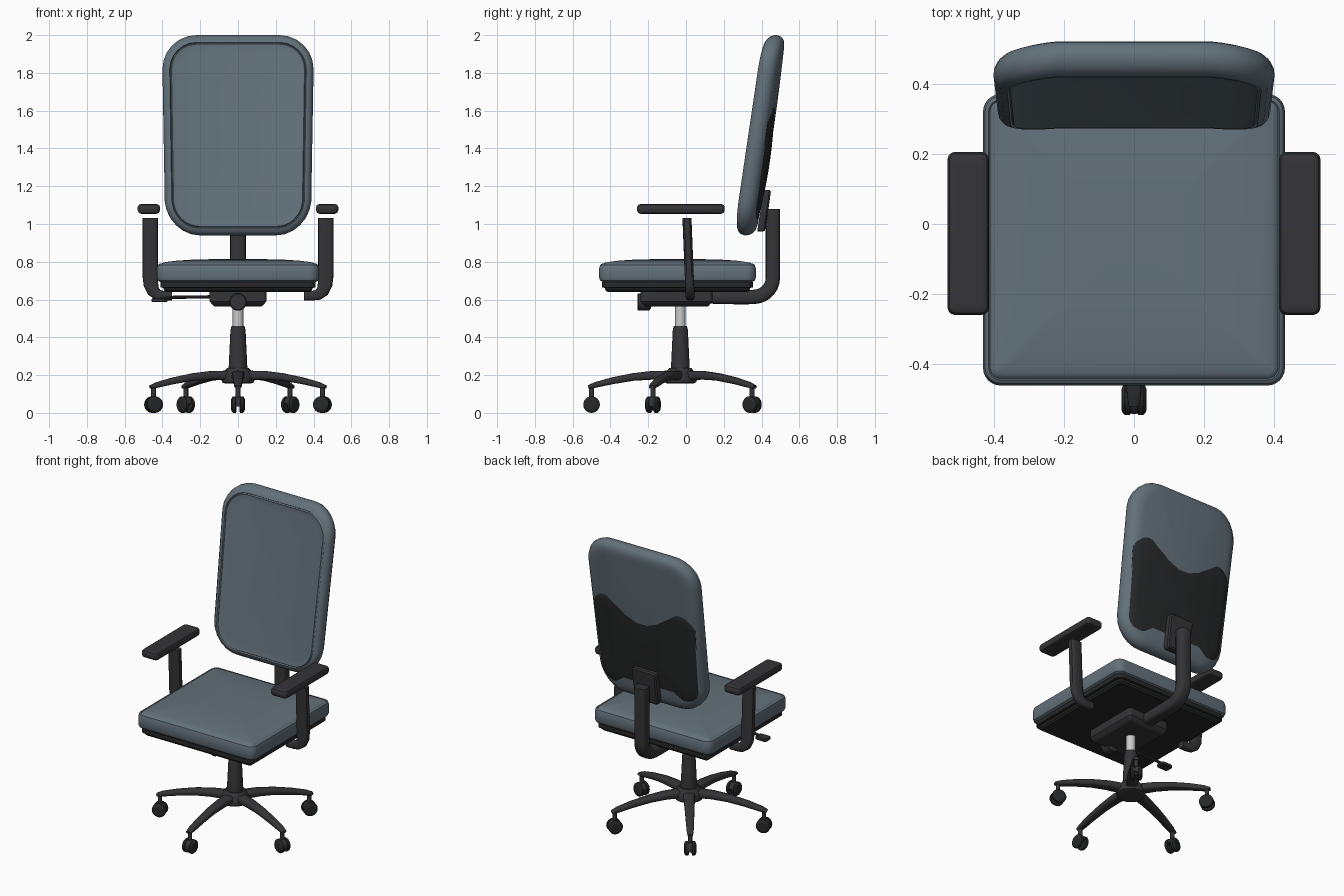
import bpy, bmesh, math
from mathutils import Vector

if "Cube" in bpy.data.objects:
    bpy.data.objects.remove(bpy.data.objects["Cube"])


def material(name, rgb):
    m = bpy.data.materials.new(name)
    m.diffuse_color = (*rgb, 1)
    m.use_nodes = True
    m.node_tree.nodes["Principled BSDF"].inputs["Base Color"].default_value = m.diffuse_color
    return m


FABRIC = material("fabric", (0.125, 0.165, 0.195))
DARK = material("dark_plastic", (0.035, 0.035, 0.038))
BLACK = material("black_plastic", (0.02, 0.021, 0.022))
STEEL = material("steel", (0.6, 0.6, 0.62))


def finish(name, bm, mat):
    bmesh.ops.remove_doubles(bm, verts=bm.verts, dist=1e-5)
    bmesh.ops.recalc_face_normals(bm, faces=bm.faces)
    me = bpy.data.meshes.new(name)
    bm.to_mesh(me)
    bm.free()
    me.materials.append(mat)
    ob = bpy.data.objects.new(name, me)
    bpy.context.collection.objects.link(ob)
    return ob


def bridge(bm, a, b):
    n = len(a)
    for i in range(n):
        bm.faces.new((a[i], a[(i + 1) % n], b[(i + 1) % n], b[i]))


def outline(hw, hd, r, n=7):
    """Rounded rectangle (a circle when hw = hd = r)."""
    r = max(r, 0.002)
    pts = []
    for k, (sx, sy) in enumerate([(1, 1), (-1, 1), (-1, -1), (1, -1)]):
        for i in range(n):
            a = math.pi / 2 * (k + i / (n - 1))
            pts.append((sx * (hw - r) + r * math.cos(a), sy * (hd - r) + r * math.sin(a)))
    return pts


def loft(name, mat, hw, hd, r, rings, place, crown=0.0):
    """Stack rounded-rectangle rings (inset, height), closed with concentric caps."""
    bm = bmesh.new()
    loops = []

    def ring(d, h, s=1.0):
        return [bm.verts.new(place(x * s, y * s, h))
                for x, y in outline(hw - d, hd - d, r - d)]
    caps = (0.12, 0.35, 0.6, 0.82, 0.94)
    d0, h0 = rings[0]
    d1, h1 = rings[-1]
    loops += [ring(d0, h0, s) for s in caps]
    loops += [ring(d, h) for d, h in rings]
    loops += [ring(d1, h1 + crown * (1 - s ** 4), s) for s in reversed(caps)]
    for a, b in zip(loops, loops[1:]):
        bridge(bm, a, b)
    bm.faces.new(loops[0])
    bm.faces.new(loops[-1])
    return finish(name, bm, mat)


def sweep(name, mat, pts, side, radii, n=16, power=0.6):
    """Sweep a soft-cornered section; radii = (along side, across) per point."""
    bm = bmesh.new()
    pts = [Vector(p) for p in pts]
    side = Vector(side).normalized()
    loops = []
    for i, p in enumerate(pts):
        t = (pts[min(i + 1, len(pts) - 1)] - pts[max(i - 1, 0)]).normalized()
        up = t.cross(side).normalized()
        a, b = radii[i] if isinstance(radii, list) else radii
        loop = []
        for k in range(n):
            c, s = math.cos(2 * math.pi * k / n), math.sin(2 * math.pi * k / n)
            c, s = math.copysign(abs(c) ** power, c), math.copysign(abs(s) ** power, s)
            loop.append(bm.verts.new(p + side * a * c + up * b * s))
        loops.append(loop)
    for a, b in zip(loops, loops[1:]):
        bridge(bm, a, b)
    bm.faces.new(loops[0])
    bm.faces.new(loops[-1])
    return finish(name, bm, mat)


def at(cx, cy):
    return lambda u, v, h: (cx + u, cy + v, h)


def back_place(v0):
    """Reclined, slightly wrapped backrest that narrows to the bottom."""
    def place(u, v, h):
        w = v + v0
        x = u * (1 - 0.07 * (max(0, -w) / 0.53) ** 2)
        return (x, 0.355 + 0.15 * w + h - 0.2 * x * x, 1.47 + w)
    return place


# Seat cushion and pan
loft("seat_cushion", FABRIC, 0.43, 0.415, 0.05,
     [(0.025, 0.69), (0.006, 0.7), (0, 0.715), (0, 0.765), (0.006, 0.784), (0.016, 0.79),
      (0.02, 0.786), (0.024, 0.791), (0.035, 0.796)], at(0, -0.045), 0.018)
loft("seat_pan", BLACK, 0.41, 0.4, 0.04,
     [(0.03, 0.64), (0.018, 0.65), (0.015, 0.662), (0, 0.664), (0, 0.692)], at(0, -0.045))

# Backrest cushion, rear shell and mounting plate
loft("backrest_cushion", FABRIC, 0.4, 0.53, 0.18,
     [(0.056, 0.002), (0.048, 0.0), (0.043, 0.007), (0.038, 0.0), (0.02, 0.008), (0.006, 0.024),
      (0, 0.045), (0.001, 0.065), (0.012, 0.085), (0.03, 0.098), (0.06, 0.104)], back_place(0))
loft("backrest_shell", BLACK, 0.372, 0.315, 0.1,
     [(0.004, 0.08), (0, 0.086), (0.002, 0.096), (0.02, 0.106), (0.05, 0.11)], back_place(-0.15))
loft("backrest_plate", DARK, 0.09, 0.11, 0.015,
     [(0, 0.1), (0, 0.132), (0.008, 0.14)], back_place(-0.4))

# Bent bar carrying the backrest
bar = [(0, 0.05, 0.612), (0, 0.3, 0.612), (0, 0.36, 0.614)]
bar += [(0, 0.36 + 0.1 * math.sin(a), 0.715 - 0.1 * math.cos(a))
        for a in [math.pi / 2 * i / 7 for i in range(1, 8)]]
bar += [(0, 0.46, 0.9), (0, 0.46, 1.08)]
sweep("backrest_bar", DARK, bar, (1, 0, 0), [(0.042, 0.032)] + [(0.042, 0.038)] * (len(bar) - 1))

# Tilt mechanism, tension knob and height lever
loft("tilt_mechanism", DARK, 0.15, 0.19, 0.02,
     [(0.03, 0.563), (0.02, 0.566), (0, 0.59), (0, 0.645)], at(0, -0.05))
loft("tension_knob", DARK, 0.046, 0.046, 0.046,
     [(0.006, -0.258), (0, -0.252), (0, -0.195), (0.015, -0.185)],
     lambda u, v, h: (u, h, 0.587 + v))
sweep("lever_rod", DARK, [(-0.1, -0.21, 0.615), (-0.34, -0.21, 0.612), (-0.41, -0.21, 0.602)],
      (0, 1, 0), (0.01, 0.009), 10, 1)
loft("lever_paddle", DARK, 0.042, 0.03, 0.018,
     [(0.005, 0.586), (0, 0.591), (0, 0.603), (0.005, 0.608)], at(-0.415, -0.21))

# Armrests
for side, s in (("left", -1), ("right", 1)):
    path = [(0.35, 0.022, 0.62), (0.395, 0.022, 0.62), (0.425, 0.022, 0.626), (0.448, 0.021, 0.645),
            (0.461, 0.02, 0.68), (0.465, 0.017, 0.73), (0.465, 0.005, 1.032)]
    across = [0.025, 0.025, 0.029, 0.034, 0.039, 0.041, 0.041]
    sweep(side + "_arm_post", DARK, [(s * x, y, z) for x, y, z in path], (0, 1, 0),
          [(0.024, t) for t in across])
    loft(side + "_arm_pad", DARK, 0.059, 0.232, 0.022,
         [(0.018, 1.054), (0.006, 1.059), (0, 1.071), (0, 1.09), (0.006, 1.101), (0.018, 1.106)],
         at(s * 0.472, -0.027))

# Gas lift column and hub
CY = -0.03
loft("gas_piston", STEEL, 0.028, 0.028, 0.028, [(0, 0.44), (0, 0.58)], at(0, CY))
loft("column_sleeve", DARK, 0.052, 0.052, 0.052,
     [(0, 0.19), (0.003, 0.25), (0.012, 0.44), (0.018, 0.46)], at(0, CY))
loft("base_hub", DARK, 0.088, 0.088, 0.088,
     [(0.02, 0.155), (0.004, 0.162), (0, 0.175), (0.004, 0.205), (0.03, 0.238)], at(0, CY))

# Five-star base: legs and twin-wheel casters
for i in range(5):
    a = math.radians(-90 + 72 * i)
    out = Vector((math.cos(a), math.sin(a), 0))
    tan = Vector((-math.sin(a), math.cos(a), 0))
    mid = Vector((0, CY, 0))

    def radial(r, z):
        return mid + out * r + Vector((0, 0, z))

    tag = f"_{i + 1}"
    sweep("base_leg" + tag, DARK,
          [radial(0.03, 0.198), radial(0.15, 0.199), radial(0.25, 0.19), radial(0.36, 0.17),
           radial(0.45, 0.148), radial(0.488, 0.137)], tan,
          [(0.036, 0.026), (0.033, 0.023), (0.029, 0.02), (0.025, 0.018), (0.021, 0.015),
           (0.016, 0.009)])
    loft("caster_stem" + tag, DARK, 0.013, 0.013, 0.013, [(0, 0.06), (0, 0.14)],
         lambda u, v, h: radial(0.47 + u, h) + tan * v)
    hood = [radial(0.47 + 0.03 * math.cos(t), 0.046 + 0.03 * math.sin(t))
            for t in [math.radians(-20 + 22 * k) for k in range(10)]]
    sweep("caster_hood" + tag, DARK, hood, tan, (0.013, 0.012), 8)
    for w, s in (("a", -1), ("b", 1)):
        loft("caster_wheel" + tag + w, BLACK, 0.044, 0.044, 0.044,
             [(0.006, 0.009), (0, 0.012), (0, 0.026), (0.005, 0.032), (0.016, 0.036)],
             lambda u, v, h: radial(0.47 + u, 0.044 + v) + tan * s * h)

# Smooth shading with crisp edges
for ob in bpy.context.scene.objects:
    ob.select_set(True)
    bpy.context.view_layer.objects.active = ob
bpy.ops.object.shade_smooth_by_angle(angle=math.radians(35))
